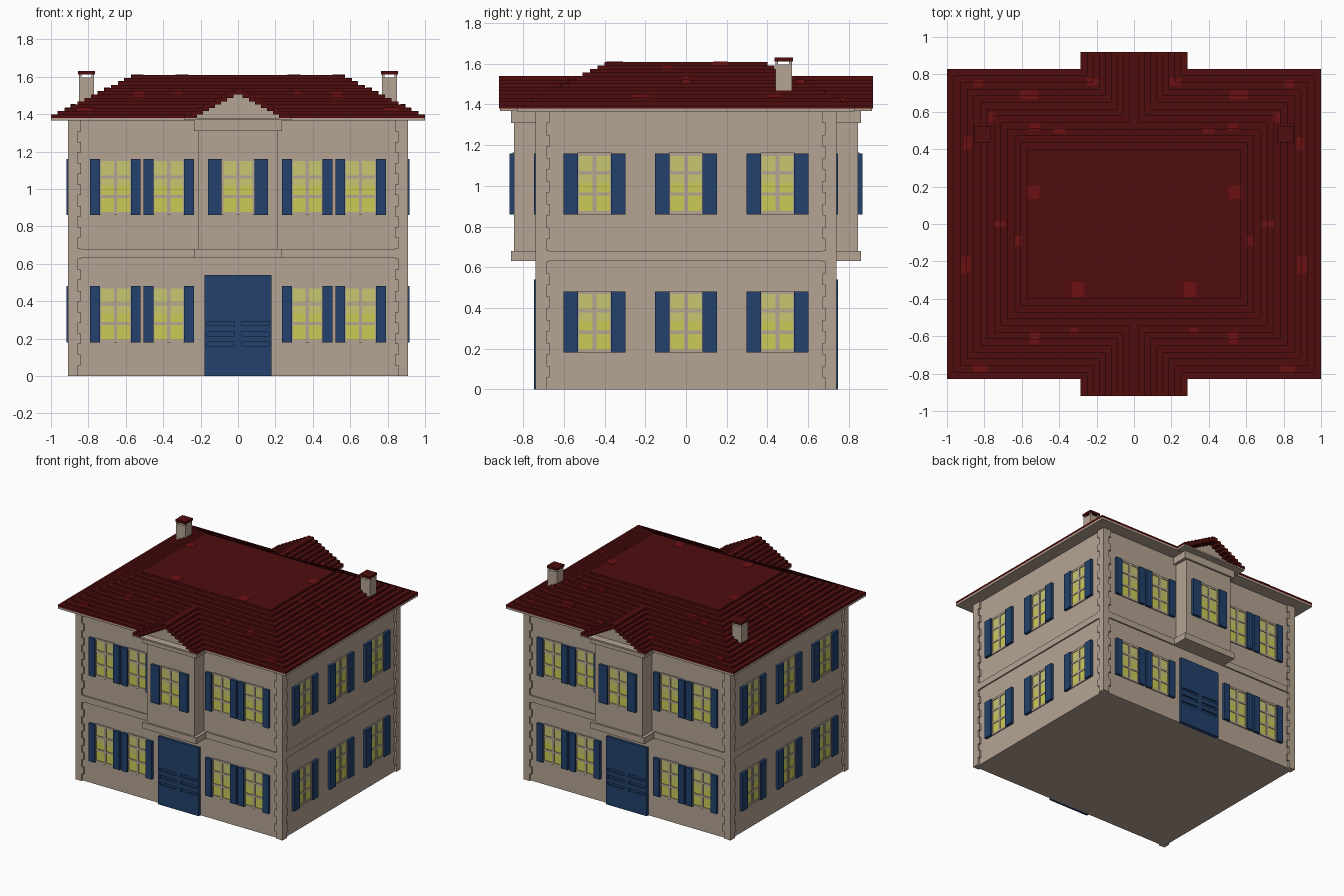
import bpy, bmesh, math
from mathutils import Matrix, Vector

cube = bpy.data.objects.get("Cube")
if cube:
    bpy.data.objects.remove(cube, do_unlink=True)


def material(name, rgb):
    m = bpy.data.materials.new(name)
    m.use_nodes = True
    m.diffuse_color = (*rgb, 1)
    bsdf = m.node_tree.nodes["Principled BSDF"]
    bsdf.inputs["Base Color"].default_value = (*rgb, 1)
    bsdf.inputs["Roughness"].default_value = 0.9
    return m


STONE = material("warm_stone", (0.46, 0.37, 0.295))
BLUE = material("shutter_blue", (0.016, 0.053, 0.15))
GLASS = material("lit_glass", (0.6, 0.6, 0.095))
PALE = material("pale_lit_glass", (0.57, 0.57, 0.17))
ROOF = material("dark_red_tile", (0.08, 0.004, 0.0045))
TILE = material("bright_red_tile", (0.15, 0.005, 0.006))


def boxes(name, mat, spans, turn=0):
    """One object made of boxes, each (x0, x1, y0, y1, z0, z1), turned about z."""
    bm = bmesh.new()
    rot = Matrix.Rotation(math.radians(turn), 4, "Z")
    for x0, x1, y0, y1, z0, z1 in spans:
        size = Matrix.Diagonal((x1 - x0, y1 - y0, z1 - z0, 1))
        mid = Vector((x0 + x1, y0 + y1, z0 + z1)) / 2
        bmesh.ops.create_cube(bm, size=1, matrix=rot @ Matrix.Translation(mid) @ size)
    mesh = bpy.data.meshes.new(name)
    bm.to_mesh(mesh)
    bm.free()
    mesh.materials.append(mat)
    ob = bpy.data.objects.new(name, mesh)
    bpy.context.collection.objects.link(ob)
    return ob


def centred(hx, hy, z0, z1):
    return (-hx, hx, -hy, hy, z0, z1)


# Walls and the band between floors
HX, HY, SET = 0.91, 0.74, 0.014
EAVE = 1.365
boxes("walls", STONE, [centred(HX - SET, HY - SET, 0, EAVE)])
boxes("floor_band", STONE, [centred(HX - 0.003, HY - 0.003, 0.63, 0.68)])

# Toothed corner stones
count = 24
course = EAVE / count
stones = []
for sx in (-1, 1):
    for sy in (-1, 1):
        for i in range(count):
            w = 0.07 if i % 2 else 0.053
            xs = sorted((sx * HX, sx * (HX - w)))
            ys = sorted((sy * HY, sy * (HY - w)))
            stones.append((*xs, *ys, i * course, (i + 1) * course))
boxes("corner_stones", STONE, stones)

# Projecting bays, front and back
boxes("bays", STONE, [centred(0.21, 0.845, 0.66, 1.33)])
boxes("bay_ledges", STONE, [centred(0.235, 0.86, 0.63, 0.68),
                            centred(0.235, 0.86, 1.31, 1.37)])


def window(name, turn, u, z, face, half, shutter):
    """Six-pane window with a pair of shutters on a wall at distance face."""
    top, g = z + 0.3, 0.083
    y = -face
    mid = z + 0.155
    boxes(name + "_lower_glass", GLASS, [(u - g, u + g, y - 0.003, y + 0.01, z + 0.015, mid)], turn)
    boxes(name + "_upper_glass", PALE, [(u - g, u + g, y - 0.003, y + 0.01, mid, top - 0.005)], turn)
    bars = [(u - 0.009, u + 0.009, y - 0.009, y, z, top)]
    for h in (0.008, 0.1, 0.205, 0.296):
        bars.append((u - g, u + g, y - 0.008, y, z + h - 0.008, z + h + 0.008))
    for s in (-1, 1):
        e = u + s * g
        bars.append((e - 0.006, e + 0.006, y - 0.01, y, z, top))
    boxes(name + "_frame", STONE, bars, turn)
    leaves = []
    for s in (-1, 1):
        xs = sorted((u + s * half, u + s * (half - shutter)))
        leaves.append((*xs, y - 0.022, y + 0.005, z, top))
    boxes(name + "_shutters", BLUE, leaves, turn)


LOW, HIGH = 0.18, 0.86
for side, turn in (("front", 0), ("back", 180)):
    for z in (LOW, HIGH):
        for u in (-0.655, -0.37, 0.37, 0.655):
            window(side + "_window", turn, u, z, HY - SET, 0.135, 0.053)
    window(side + "_bay_window", turn, 0, HIGH, 0.845, 0.16, 0.073)
for side, turn in (("left", 90), ("right", 270)):
    for z in (LOW, HIGH):
        for u in (-0.45, 0, 0.45):
            window(side + "_window", turn, u, z, HX - SET, 0.152, 0.07)

# Double doors with three sunken slots in each leaf
slots = (0.17, 0.225, 0.28)
for side, turn in (("front", 0), ("back", 180)):
    y0, y1 = -HY - 0.008, -HY + SET
    parts = [(-0.178, 0.178, y0 + 0.012, y1 + 0.01, 0, 0.54)]
    for a, b in ((-0.178, -0.165), (-0.02, 0.02), (0.165, 0.178)):
        parts.append((a, b, y0, y1, 0, 0.54))
    edges = [0] + [h + d for h in slots for d in (-0.011, 0.011)] + [0.54]
    for a, b in zip(edges[::2], edges[1::2]):
        for s in (-1, 1):
            xs = sorted((s * 0.02, s * 0.165))
            parts.append((*xs, y0, y1, a, b))
    boxes(side + "_door", BLUE, parts, turn)

# Stepped hip roof
BASE, RISE, RUN = 1.38, 0.0177, 0.0358
boxes("eaves", STONE, [centred(1, 0.83, EAVE, BASE),
                       centred(0.285, 0.915, 1.368, BASE)])
hip = [centred(1 - i * RUN, 0.83 - i * RUN, BASE + i * RISE, BASE + (i + 1) * RISE)
       for i in range(13)]
boxes("main_roof", ROOF, hip)

# Stepped gables running through to both bays
gable, shell, infill = [], [], []
for i in range(9):
    w = 0.285 - i * 0.0325
    z0, z1 = BASE + i * RISE, BASE + (i + 1) * RISE
    gable.append(centred(w, 0.92, z0, z1))
    inner = w - 0.065
    if inner > 0:
        shell += [(-w, -inner, -0.92, 0.92, z0, z1), (inner, w, -0.92, 0.92, z0, z1)]
        infill.append(centred(inner + 0.004, 0.855, z0, z1))
    else:
        shell.append(gable[-1])
boxes("gable_roof", ROOF, shell)
boxes("gable_walls", STONE, infill)

# Brighter tiles that follow the roof steps: x, y, width, depth
patches = [(0.54, 0.17, 0.07, 0.07), (0.3, -0.35, 0.07, 0.08), (0.56, 0.69, 0.1, 0.05),
           (0.22, 0.76, 0.06, 0.04), (0.53, -0.61, 0.05, 0.07), (0.82, -0.77, 0.08, 0.04),
           (0.9, -0.22, 0.05, 0.09), (0.89, 0.43, 0.04, 0.07), (0.76, 0.57, 0.04, 0.05),
           (0.72, 0, 0.07, 0.03), (0.62, -0.09, 0.04, 0.05), (0.53, 0.52, 0.06, 0.04),
           (0.32, -0.57, 0.04, 0.03), (0.83, 0.75, 0.05, 0.04), (0.4, 0.5, 0.06, 0.03)]
tiles = []
lip = 0.002
for px, py, w, d in patches:
    for s in (-1, 1):
        for x0, x1, y0, y1, z0, z1 in hip + gable:
            a, b = max(s * px - w / 2, x0 - lip), min(s * px + w / 2, x1 + lip)
            c, e = max(py - d / 2, y0 - lip), min(py + d / 2, y1 + lip)
            if b - a > 0.004 and e - c > 0.004:
                tiles.append((a, b, c, e, z0, z1 + lip))
boxes("bright_tiles", TILE, tiles)

# Chimneys with capped vents
for side, s in (("left", 1), ("right", -1)):
    x, y, r = s * 0.81, 0.48, 0.041
    stack = [(x - r, x + r, y - r, y + r, 1.4, 1.597)]
    for dx in (-1, 1):
        for dy in (-1, 1):
            cx, cy = x + dx * 0.034, y + dy * 0.034
            stack.append((cx - 0.007, cx + 0.007, cy - 0.007, cy + 0.007, 1.59, 1.615))
    boxes(side + "_chimney", STONE, stack)
    boxes(side + "_chimney_cap", ROOF, [(x - 0.045, x + 0.045, y - 0.045, y + 0.045, 1.612, 1.63)])
